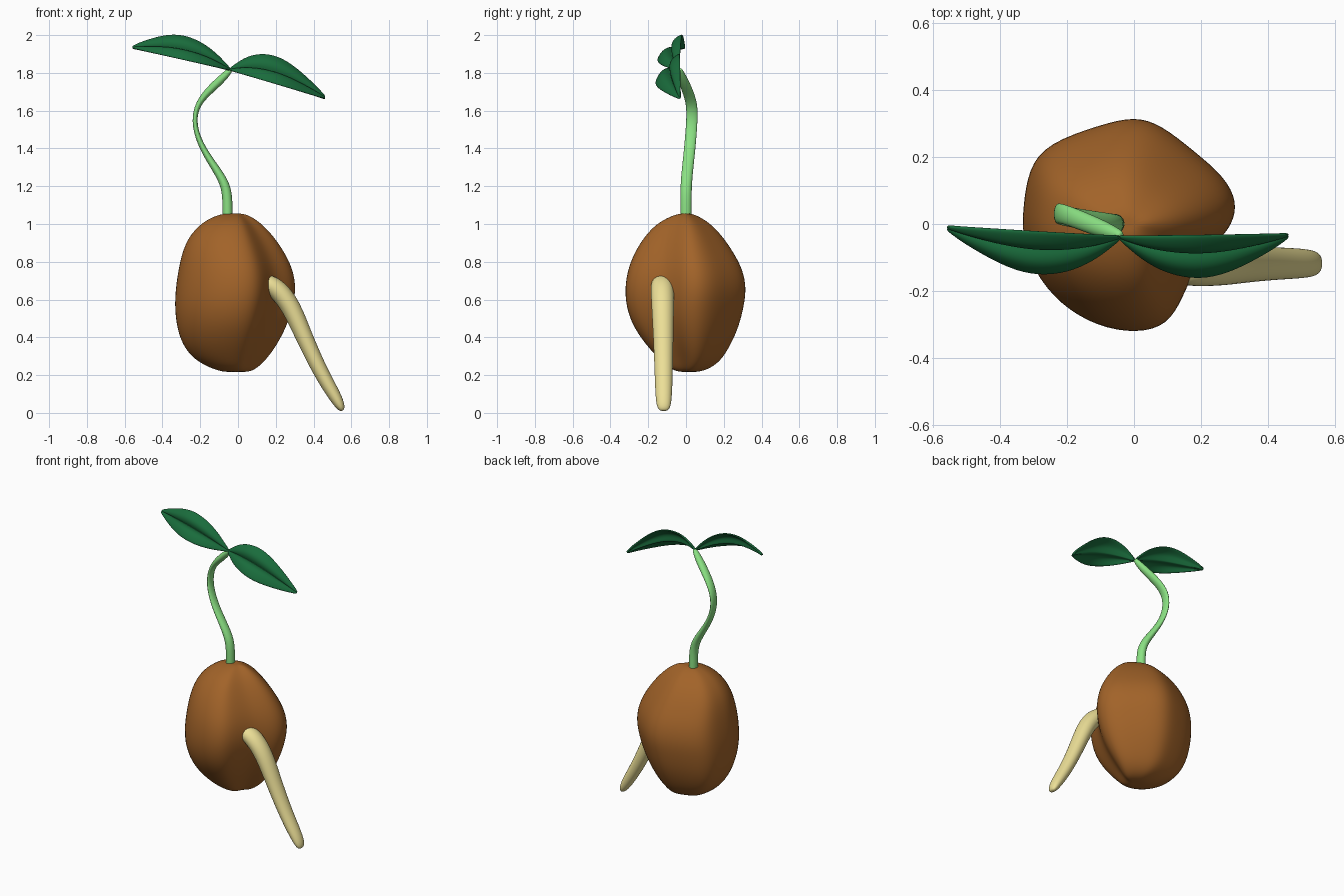
import bpy, math
from mathutils import Vector


def material(name, rgb):
    m = bpy.data.materials.new(name)
    m.diffuse_color = (*rgb, 1)
    return m


def add_object(name, verts, faces, mat, thickness=0):
    mesh = bpy.data.meshes.new(name)
    mesh.from_pydata(verts, [], faces)
    mesh.materials.append(mat)
    mesh.shade_smooth()
    ob = bpy.data.objects.new(name, mesh)
    bpy.context.collection.objects.link(ob)
    if thickness:
        s = ob.modifiers.new("Thickness", "SOLIDIFY")
        s.thickness = thickness
        s.offset = 0
    sub = ob.modifiers.new("Smooth", "SUBSURF")
    sub.levels = sub.render_levels = 2
    return ob


def loft(name, rings, mat):
    # skin a stack of closed rings and close both ends with a fan
    n = len(rings[0])
    verts = [v for r in rings for v in r]
    faces = [(k * n + i, k * n + (i + 1) % n, (k + 1) * n + (i + 1) % n, (k + 1) * n + i)
             for k in range(len(rings) - 1) for i in range(n)]
    last = (len(rings) - 1) * n
    verts += [sum(map(Vector, rings[0]), Vector()) / n, sum(map(Vector, rings[-1]), Vector()) / n]
    a, b = len(verts) - 2, len(verts) - 1
    for i in range(n):
        j = (i + 1) % n
        faces += [(j, i, a), (last + i, last + j, b)]
    return add_object(name, verts, faces, mat)


def tube(name, path, mat, sides=8):
    # path rows: x, y, z, radius across y, radius in the bend plane
    pts = [Vector(p[:3]) for p in path]
    rings = []
    for k, p in enumerate(path):
        t = (pts[min(k + 1, len(pts) - 1)] - pts[max(k - 1, 0)]).normalized()
        s = Vector((0, 1, 0))
        s = (s - t * s.dot(t)).normalized()
        u = s.cross(t)
        rings.append([pts[k] + 1.1 * (u * p[4] * math.cos(a) + s * p[3] * math.sin(a))
                      for a in (2 * math.pi * i / sides for i in range(sides))])
    return loft(name, rings, mat)


brown = material("seed_brown", (0.36, 0.125, 0.022))
pale = material("root_cream", (0.84, 0.74, 0.31))
light = material("stem_green", (0.26, 0.76, 0.23))
dark = material("leaf_green", (0.01, 0.15, 0.045))

# Seed: lumpy plan outline scaled to the silhouette at each height
plan = [(0.31, 0.07), (0.27, 0.145), (0.18, 0.22), (0.08, 0.3), (0, 0.325), (-0.1, 0.3),
        (-0.26, 0.245), (-0.315, 0.17), (-0.33, 0.06), (-0.335, -0.03), (-0.3, -0.14),
        (-0.22, -0.24), (-0.11, -0.305), (0.01, -0.325), (0.1, -0.3), (0.145, -0.22),
        (0.19, -0.11), (0.25, -0.05), (0.295, 0.0)]
levels = [  # z, x min, x max, y min, y max
    (0.217, -0.08, 0.06, -0.04, 0.07), (0.235, -0.14, 0.10, -0.09, 0.13),
    (0.28, -0.23, 0.15, -0.14, 0.19), (0.36, -0.295, 0.21, -0.215, 0.24),
    (0.46, -0.325, 0.262, -0.285, 0.285), (0.56, -0.335, 0.295, -0.32, 0.31),
    (0.66, -0.33, 0.312, -0.328, 0.325), (0.76, -0.315, 0.295, -0.312, 0.305),
    (0.85, -0.295, 0.25, -0.275, 0.255), (0.93, -0.262, 0.195, -0.225, 0.2),
    (1.0, -0.2, 0.13, -0.16, 0.135), (1.04, -0.13, 0.07, -0.085, 0.07),
    (1.055, -0.075, 0.03, -0.035, 0.03)]
rings = []
for z, x0, x1, y0, y1 in levels:
    cx, cy, hx, hy = (x0 + x1) / 2, (y0 + y1) / 2, (x1 - x0) / 2, (y1 - y0) / 2
    rings.append([(cx + 1.01 * hx * (px + 0.0125) / 0.3225, cy + 1.01 * hy * py / 0.325, z)
                  for px, py in plan])
loft("seed", rings, brown)

# Root curling out of the front right hollow
tube("root", [(0.14, -0.125, 0.69, 0.05, 0.04), (0.155, -0.125, 0.685, 0.06, 0.05),
              (0.21, -0.125, 0.655, 0.062, 0.055), (0.28, -0.123, 0.57, 0.06, 0.053),
              (0.355, -0.12, 0.39, 0.053, 0.045), (0.44, -0.118, 0.21, 0.048, 0.04),
              (0.515, -0.118, 0.085, 0.044, 0.035), (0.545, -0.118, 0.03, 0.036, 0.024),
              (0.552, -0.118, 0.012, 0.02, 0.01)], pale)

# Stem, slightly flattened through the bend
tube("stem", [(-0.055, 0, 0.98, 0.03, 0.027), (-0.055, 0, 1.1, 0.03, 0.027),
              (-0.06, 0, 1.2, 0.03, 0.026), (-0.115, 0.008, 1.29, 0.03, 0.021),
              (-0.19, 0.02, 1.4, 0.03, 0.016), (-0.234, 0.03, 1.52, 0.03, 0.013),
              (-0.222, 0.034, 1.62, 0.03, 0.014), (-0.17, 0.015, 1.69, 0.029, 0.02),
              (-0.1, -0.013, 1.755, 0.027, 0.023), (-0.055, -0.03, 1.8, 0.02, 0.018),
              (-0.038, -0.035, 1.82, 0.013, 0.012)], light)

# Leaves: tilted blades with a grooved midrib
widths = [(0, 0.05), (0.06, 0.27), (0.14, 0.55), (0.25, 0.82), (0.38, 0.99), (0.52, 1.02),
          (0.66, 0.87), (0.8, 0.6), (0.92, 0.32), (0.985, 0.13), (1, 0.06)]
section = [(0, 0), (0.15, 0.009), (0.32, 0.012), (0.44, -0.006), (0.5, -0.03),
           (0.56, -0.006), (0.68, 0.012), (0.85, 0.009), (1, 0)]


def leaf(name, base, tip, rise, drop):
    base, tip = Vector(base), Vector(tip)
    normal = Vector((0, -0.7, 0.7))
    verts = []
    for t, w in widths:
        c = base.lerp(tip, t)
        low, high = c + Vector((0, -drop * w, 0)), c + Vector((0, 0, rise * w))
        verts += [low.lerp(high, u) + normal * off * w for u, off in section]
    n = len(section)
    faces = [(k * n + i, k * n + i + 1, (k + 1) * n + i + 1, (k + 1) * n + i)
             for k in range(len(widths) - 1) for i in range(n - 1)]
    if tip.x < base.x:
        faces = [f[::-1] for f in faces]
    add_object(name, verts, faces, dark, 0.012)


leaf("left_leaf", (-0.04, -0.035, 1.812), (-0.558, -0.005, 1.928), 0.128, 0.128)
leaf("right_leaf", (-0.045, -0.035, 1.812), (0.46, -0.028, 1.662), 0.148, 0.128)
